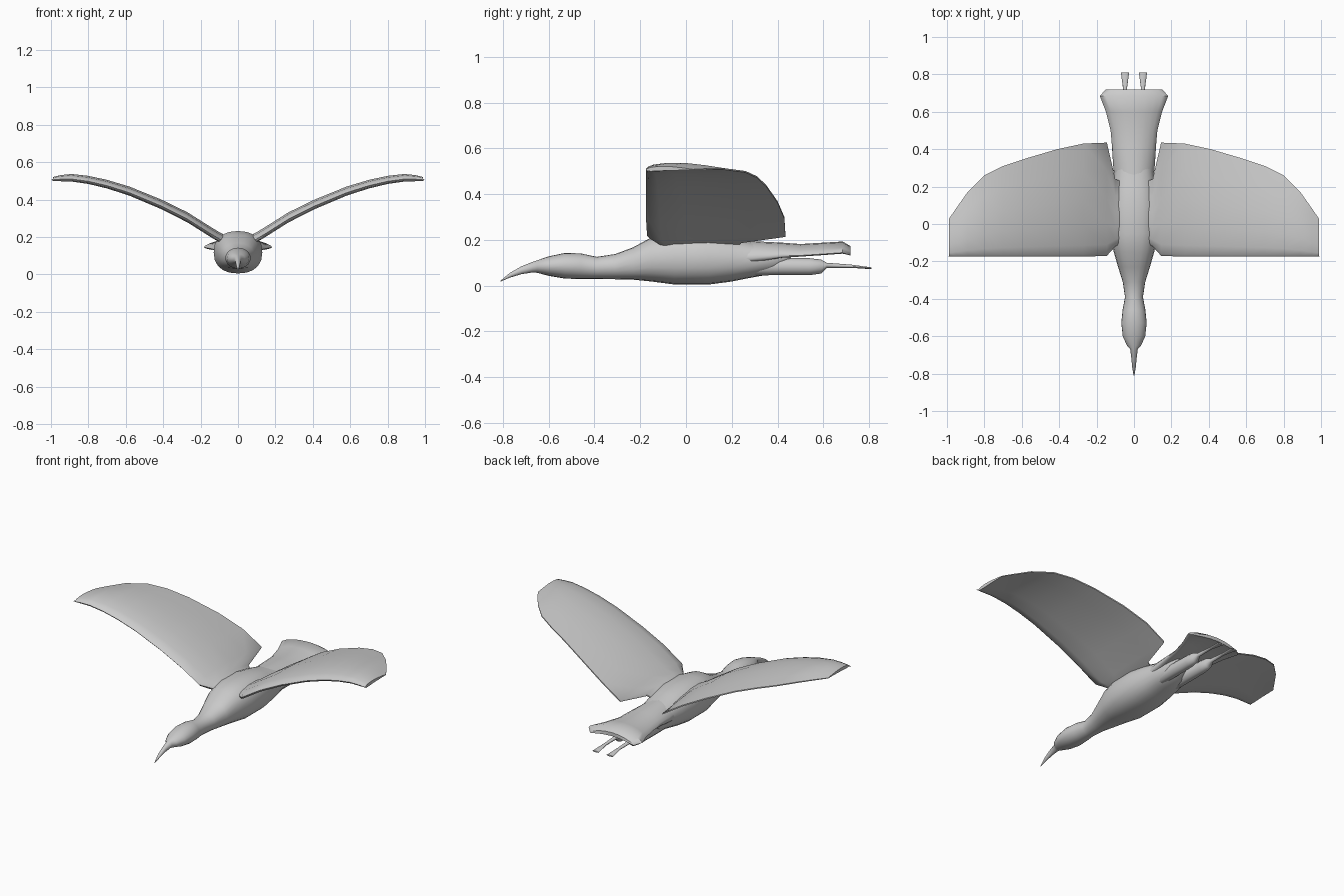
import bpy, bmesh, math


def skin(name, rings, mirror=False, angle=50):
    """Join closed rings of points into a capped, smooth-shaded skin."""
    bm = bmesh.new()
    loops = [[bm.verts.new(p) for p in r] for r in rings]
    n = len(loops[0])
    for a, b in zip(loops, loops[1:]):
        for i in range(n):
            j = (i + 1) % n
            bm.faces.new((a[i], a[j], b[j], b[i]))
    bm.faces.new(loops[0][::-1])
    bm.faces.new(loops[-1])
    bmesh.ops.recalc_face_normals(bm, faces=bm.faces)
    me = bpy.data.meshes.new(name)
    bm.to_mesh(me)
    bm.free()
    ob = bpy.data.objects.new(name, me)
    bpy.context.collection.objects.link(ob)
    if mirror:
        ob.modifiers.new("mirror", 'MIRROR')
    bpy.ops.object.select_all(action='DESELECT')
    bpy.context.view_layer.objects.active = ob
    ob.select_set(True)
    bpy.ops.object.shade_smooth_by_angle(angle=math.radians(angle))
    return ob


def oval(y, w, zb, zt, x0=0, power=2.0, arch=0, n=20):
    """Rounded cross-section at y; arch lowers the side edges."""
    ring = []
    for i in range(n):
        t = 2 * math.pi * i / n
        c, s = math.cos(t), math.sin(t)
        u = math.copysign(abs(c) ** (2 / power), c)
        v = math.copysign(abs(s) ** (2 / power), s)
        ring.append((x0 + w * u, y, (zb + zt) / 2 + (zt - zb) / 2 * v - arch * u * u))
    return ring


# body with neck, head and beak: y, half width, bottom, top
body = [(-.81, .002, .018, .022), (-.77, .009, .035, .056), (-.72, .014, .05, .084),
        (-.67, .020, .058, .104), (-.65, .038, .056, .111), (-.60, .060, .043, .128),
        (-.53, .068, .031, .143), (-.46, .061, .029, .141), (-.39, .048, .030, .126),
        (-.31, .060, .028, .138), (-.23, .085, .026, .168), (-.15, .108, .018, .212),
        (-.05, .130, .005, .232), (.10, .130, .005, .230), (.20, .117, .018, .212),
        (.28, .105, .034, .192), (.38, .092, .052, .180), (.46, .065, .105, .165)]
skin("body", [oval(*s, power=2.3 if s[0] > -.3 else 2.0) for s in body])

# fanned tail
tail = [(.20, .10, .09, .20), (.32, .112, .11, .193), (.42, .118, .130, .188),
        (.50, .125, .138, .182), (.60, .150, .145, .188), (.685, .183, .152, .193),
        (.72, .150, .150, .172)]
skin("tail", [oval(*s, power=2.2, arch=.028) for s in tail])

# legs trailing behind, with flared feet
leg = [(.22, .020, .06, .11), (.30, .034, .045, .125), (.42, .036, .046, .122),
       (.54, .033, .046, .120), (.59, .026, .053, .114), (.615, .012, .078, .100),
       (.72, .010, .078, .092), (.81, .022, .072, .080)]
skin("leg", [oval(*s, x0=.048, n=12) for s in leg], mirror=True)

# wings: x, leading y, trailing y, height, thickness scale
profile = [(0, 0), (.02, .012), (.10, .026), (.28, .036), (.5, .035), (.75, .022), (1, .004),
           (1, -.004), (.75, -.006), (.5, -.008), (.28, -.014), (.10, -.018), (.02, -.012)]
wing = [(.04, -.09, .22, .165, .8), (.10, -.12, .24, .190, 1), (.145, -.17, .435, .217, 1),
        (.27, -.175, .43, .296, 1), (.41, -.175, .40, .366, .95), (.58, -.175, .35, .437, .9),
        (.70, -.175, .31, .475, .85), (.80, -.175, .26, .498, .8), (.89, -.175, .17, .510, .75),
        (.95, -.175, .085, .509, .6), (.988, -.175, .03, .507, .4)]
rings = [[(x, a + (b - a) * u, z + h * k) for u, h in profile] for x, a, b, z, k in wing]
# pointed front corner of the wing tip
rings[-1][0] = (1.0, -.175, .505)
skin("wing", rings, mirror=True)
